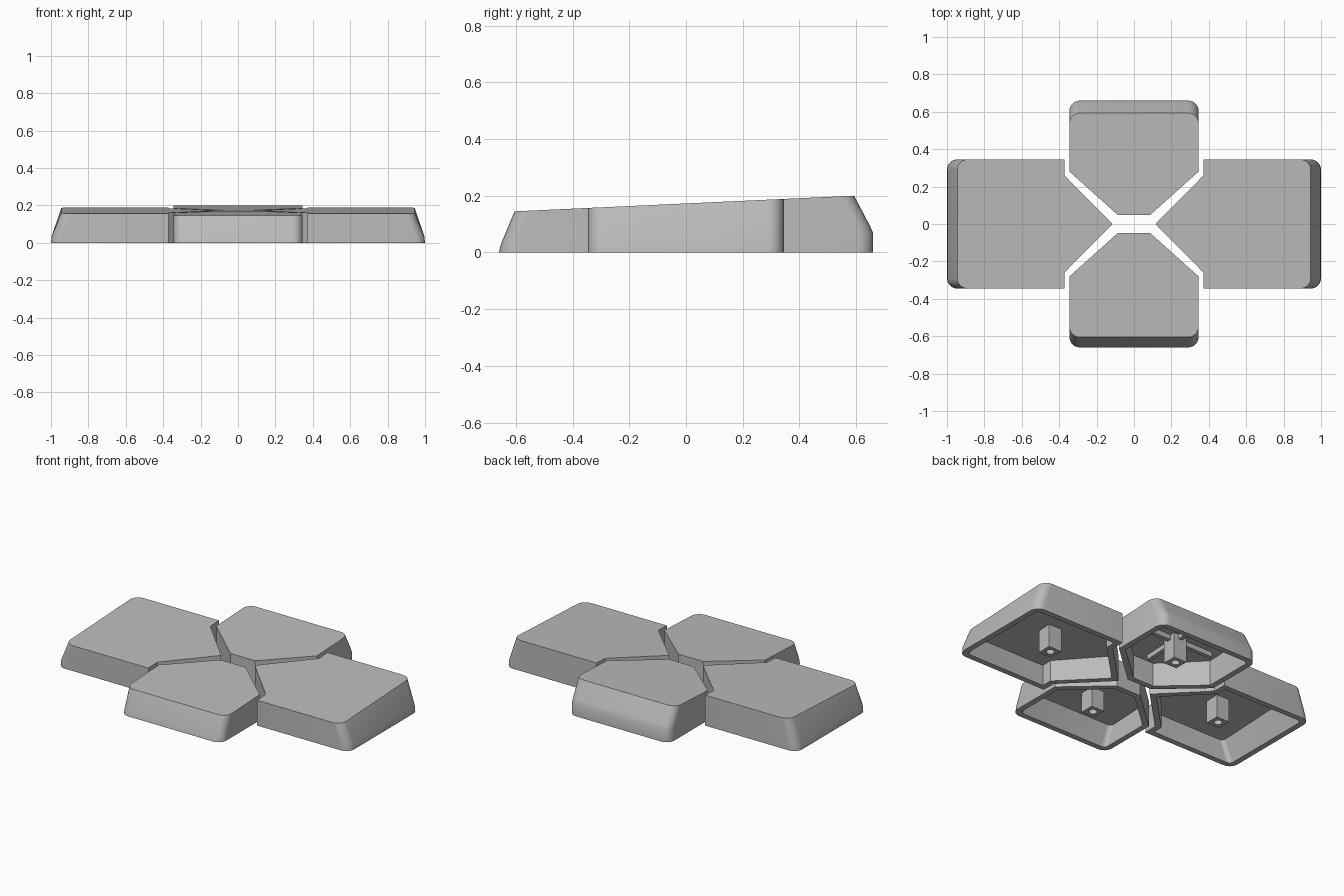
import bpy, bmesh, math
from mathutils import Vector

cube = bpy.data.objects.get("Cube")
if cube:
    bpy.data.objects.remove(cube, do_unlink=True)

grey = bpy.data.materials.new("plastic_grey")
grey.use_nodes = True
grey.diffuse_color = (0.5, 0.5, 0.5, 1)
grey.node_tree.nodes["Principled BSDF"].inputs["Base Color"].default_value = (0.5, 0.5, 0.5, 1)

WALL, ROOF = 0.035, 0.03


def top_z(y):
    """Height of the common sloping top plane."""
    return 0.173 + 0.046 * y


def loft(name, rings):
    """Skin a stack of equal-length point rings and close both ends."""
    bm = bmesh.new()
    loops = [[bm.verts.new(p) for p in ring] for ring in rings]
    n = len(loops[0])
    for a, b in zip(loops, loops[1:]):
        for i in range(n):
            j = (i + 1) % n
            bm.faces.new((a[i], a[j], b[j], b[i]))
    bm.faces.new(loops[0])
    bm.faces.new(loops[-1])
    bmesh.ops.recalc_face_normals(bm, faces=bm.faces)
    mesh = bpy.data.meshes.new(name)
    bm.to_mesh(mesh)
    bm.free()
    mesh.materials.append(grey)
    obj = bpy.data.objects.new(name, mesh)
    bpy.context.collection.objects.link(obj)
    bpy.ops.object.select_all(action="DESELECT")
    obj.select_set(True)
    bpy.context.view_layer.objects.active = obj
    bpy.ops.object.shade_smooth_by_angle(angle=math.radians(32))
    return obj


def offset(poly, d):
    """Move every edge of a counter-clockwise polygon inward by d."""
    out = []
    for i, p in enumerate(poly):
        e1 = (p - poly[i - 1]).normalized()
        e2 = (poly[(i + 1) % len(poly)] - p).normalized()
        n1, n2 = Vector((-e1.y, e1.x)), Vector((-e2.y, e2.x))
        out.append(p + (n1 + n2) * d / (1 + n1.dot(n2)))
    return out


def rounded(poly, outer, radius, steps=6):
    """Round the corners listed in outer; leave the rest sharp."""
    pts = []
    for i, p in enumerate(poly):
        if i not in outer:
            pts.append(p)
            continue
        a = (poly[i - 1] - p).normalized() * radius
        b = (poly[(i + 1) % len(poly)] - p).normalized() * radius
        for k in range(steps + 1):
            t = math.pi / 2 * k / steps
            pts.append(p + a * (1 - math.sin(t)) + b * (1 - math.cos(t)))
    return pts


def keycap(name, turn, inner, reach, profile, post_at):
    """Hollow cap pointing along +x, then turned; profile = (height, inset) of the outer wall."""
    c, s = round(math.cos(turn)), round(math.sin(turn))

    def place(pts, height):
        world = [(p.x * c - p.y * s, p.x * s + p.y * c) for p in pts]
        return [(x, y, height(y)) for x, y in world]

    half = 0.345

    def outline(inset, wall=0.0):
        poly = [Vector((reach - inset, -half)), Vector((reach - inset, half))]
        upper = [Vector(p) for p in inner]
        lower = [Vector((p.x, -p.y)) for p in reversed(upper) if p.y > 0]
        return rounded(offset(poly + upper + lower, wall), (0, 1), 0.055 - wall * 0.8)

    lean = profile[-1][1]
    rings = [place(outline(lean, WALL), lambda y: top_z(y) - ROOF),
             place(outline(0, WALL), lambda y: 0)]
    for z, inset in profile[:-1]:
        rings.append(place(outline(inset), lambda y, z=z: z))
    rings.append(place(outline(lean), top_z))
    loft(name, rings)

    # square mounting post with a blind round hole in its end
    circle = [Vector((math.cos(a), math.sin(a))) for a in (math.tau * k / 16 for k in range(16))]
    centre = Vector((post_at, 0))
    square = [centre + p * 0.045 / max(abs(p.x), abs(p.y)) for p in circle]
    hole = [centre + p * 0.024 for p in circle]
    loft(name + "_post", [place(square, lambda y: top_z(y) - ROOF / 2),
                          place(square, lambda y: 0.002),
                          place(hole, lambda y: 0.002),
                          place(hole, lambda y: 0.06)])


def rib(name, x, y, hx, hy):
    """Stiffening bar hanging from the underside of a cap."""
    foot = [(x - hx, y - hy), (x + hx, y - hy), (x + hx, y + hy), (x - hx, y + hy)]
    loft(name, [[(a, b, top_z(b) - ROOF / 2) for a, b in foot],
                [(a, b, top_z(b) - ROOF - 0.03) for a, b in foot]])


# inner outlines: upper half, from the straight side to the centre
side_inner = [(0.372, 0.345), (0.372, 0.26), (0.115, 0)]
end_inner = [(0.28, 0.345), (0.047, 0.085)]
side_profile = [(0, 0), (0.035, 0.004), (0.18, 0.055)]
front_profile = [(0, 0), (0.03, 0.007), (0.145, 0.055)]
back_profile = [(0, 0), (0.07, 0), (0.1, 0.014), (0.2, 0.067)]

keycap("left_key", 0, side_inner, 1.0, side_profile, 0.615)
keycap("right_key", math.pi, side_inner, 1.0, side_profile, 0.615)
keycap("back_key", math.pi / 2, end_inner, 0.66, back_profile, 0.36)
keycap("front_key", -math.pi / 2, end_inner, 0.66, front_profile, 0.36)

# crossed ribs under the back key
rib("back_key_cross_rib", 0, 0.36, 0.26, 0.012)
rib("back_key_long_rib", 0, 0.33, 0.012, 0.2)
